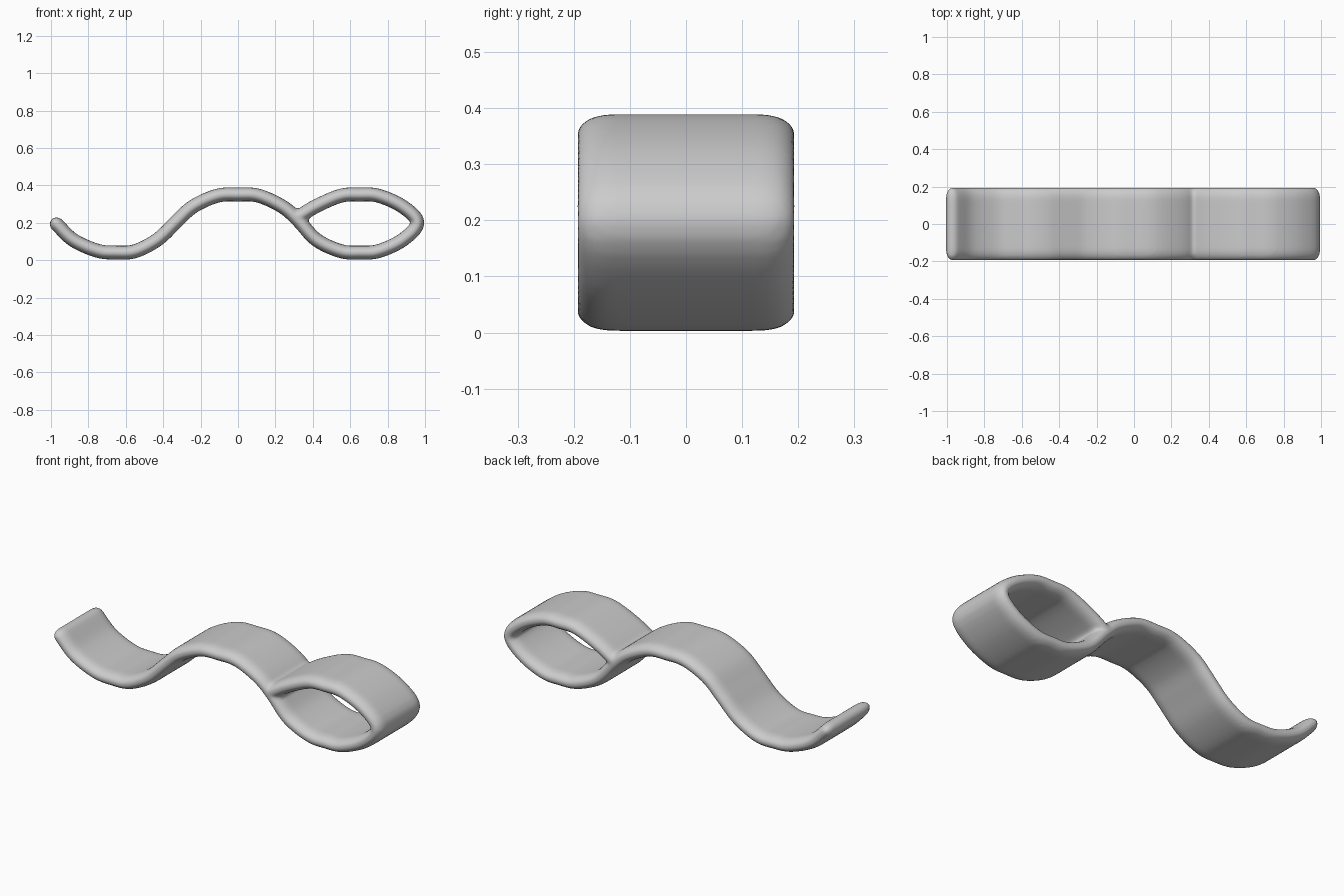
import bpy, bmesh, math
from mathutils import Vector

cube = bpy.data.objects.get("Cube")
if cube:
    bpy.data.objects.remove(cube)

HALF_WIDTH, HALF_THICK, EDGE = 0.195, 0.037, 0.06

grey = bpy.data.materials.new("plain_grey")
grey.use_nodes = True
grey.diffuse_color = (0.6, 0.6, 0.6, 1)
grey.node_tree.nodes["Principled BSDF"].inputs["Base Color"].default_value = (0.6, 0.6, 0.6, 1)

# Centre line (x, z): trough, crest, then round the closed loop and back to the joint
path = [(-0.97, 0.193), (-0.88, 0.107), (-0.75, 0.05), (-0.65, 0.041), (-0.55, 0.048),
        (-0.43, 0.11), (-0.33, 0.205), (-0.24, 0.287), (-0.11, 0.345), (0, 0.351),
        (0.11, 0.345), (0.24, 0.285), (0.325, 0.21), (0.42, 0.108), (0.55, 0.048),
        (0.65, 0.041), (0.75, 0.048), (0.88, 0.108), (0.96, 0.2), (0.88, 0.287),
        (0.75, 0.345), (0.65, 0.351), (0.55, 0.345), (0.42, 0.29), (0.32, 0.23)]


def smooth_path(points, steps):
    """Catmull-Rom curve through the points."""
    p = [Vector((x, 0, z)) for x, z in points]
    p = [2 * p[0] - p[1]] + p + [2 * p[-1] - p[-2]]
    out = []
    for a, b, c, d in zip(p, p[1:], p[2:], p[3:]):
        for i in range(steps):
            t = i / steps
            out.append(0.5 * (2 * b + (c - a) * t + (2 * a - 5 * b + 4 * c - d) * t**2
                              + (3 * b - a - 3 * c + d) * t**3))
    return out + [p[-2]]


def section(width, thick, n=10):
    """Strip cross-section with rounded edges, as (y, normal) pairs."""
    pts = []
    for side in (1, -1):
        for i in range(n + 1):
            a = side * (math.pi / 2 - math.pi * i / n)
            pts.append((side * (width - EDGE + EDGE * math.cos(a)), thick * math.sin(a)))
    return pts


# Rings along the path, with rounded tips at both ends
centre = smooth_path(path, 5)
rings = []
for i, c in enumerate(centre):
    tangent = (centre[min(i + 1, len(centre) - 1)] - centre[max(i - 1, 0)]).normalized()
    rings.append((c, tangent, 1.0))


def tip(ring, sign):
    c, t, _ = ring
    angles = [math.radians(k) for k in (20, 40, 60, 80)]
    return [(c + t * sign * HALF_THICK * math.sin(a), t, math.cos(a)) for a in angles]


rings = tip(rings[0], -1)[::-1] + rings + tip(rings[-1], 1)

# Sweep the strip
bm = bmesh.new()
loops = []
for c, t, k in rings:
    normal = Vector((-t.z, 0, t.x))
    loops.append([bm.verts.new(c + Vector((0, y, 0)) + normal * h)
                  for y, h in section(HALF_WIDTH - 0.04 * (1 - k), HALF_THICK * k)])
for a, b in zip(loops, loops[1:]):
    for i in range(len(a)):
        j = (i + 1) % len(a)
        bm.faces.new((a[i], a[j], b[j], b[i]))
bm.faces.new(loops[0])
bm.faces.new(loops[-1][::-1])
bmesh.ops.recalc_face_normals(bm, faces=bm.faces)
mesh = bpy.data.meshes.new("wavy_looped_strip")
bm.to_mesh(mesh)
bm.free()
mesh.materials.append(grey)
strip = bpy.data.objects.new("wavy_looped_strip", mesh)
bpy.context.collection.objects.link(strip)

# Fuse the loop into the strip and soften the joint
remesh = strip.modifiers.new("fuse", 'REMESH')
remesh.mode = 'VOXEL'
remesh.voxel_size = 0.01
remesh.use_smooth_shade = True
soften = strip.modifiers.new("soften", 'SMOOTH')
soften.factor = 0.5
soften.iterations = 6
